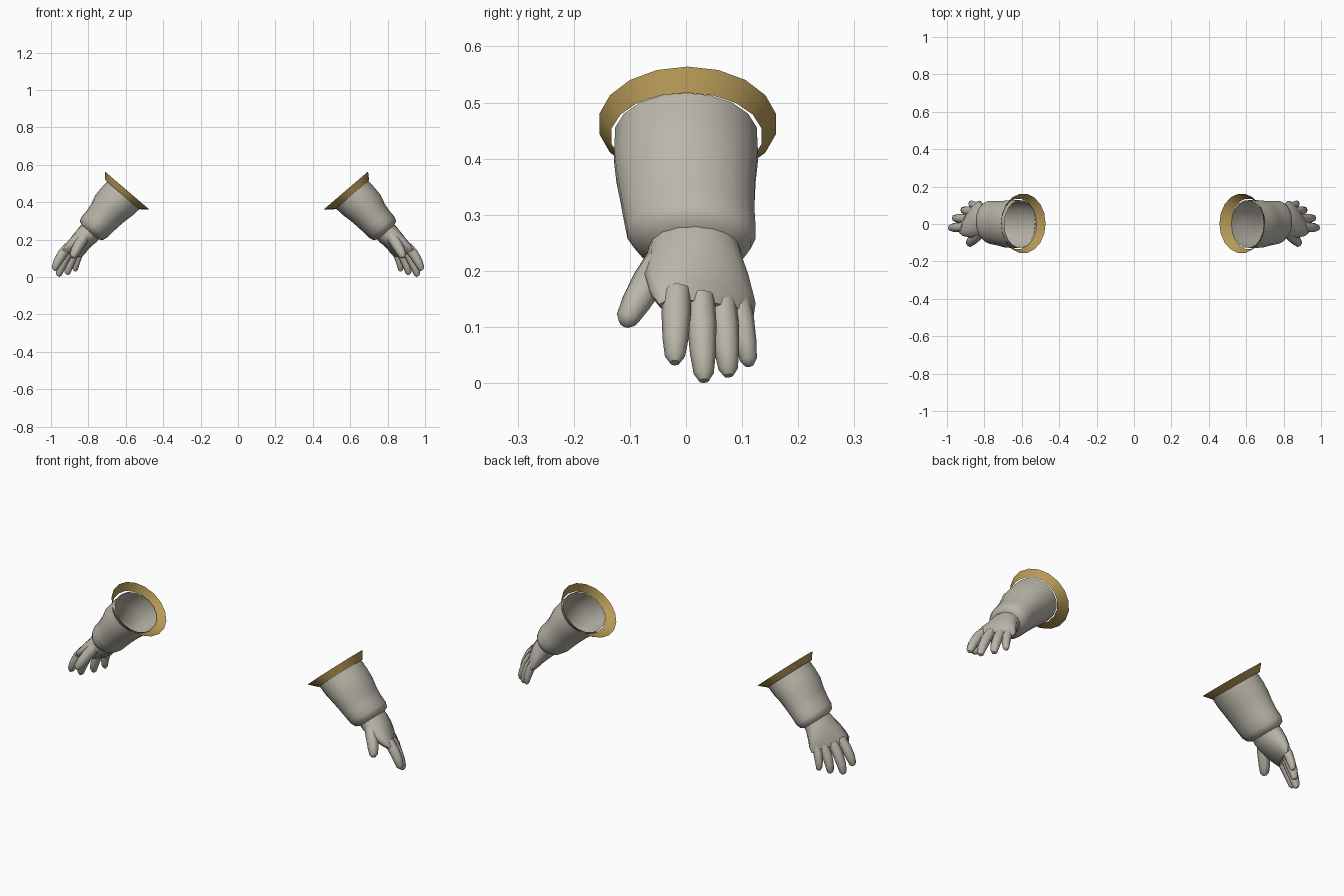
import bpy, bmesh, math
from mathutils import Vector

cube = bpy.data.objects.get("Cube")
if cube:
    bpy.data.objects.remove(cube)


def material(name, rgb):
    m = bpy.data.materials.new(name)
    m.use_nodes = True
    m.diffuse_color = (*rgb, 1)
    m.node_tree.nodes["Principled BSDF"].inputs["Base Color"].default_value = (*rgb, 1)
    return m


CLOTH = material("pale grey cloth", (0.49, 0.465, 0.40))
GOLD = material("muted gold", (0.47, 0.32, 0.095))

ACROSS = Vector((0.76, 0, 0.65))     # thickness direction of the forearm
SIDE = Vector((0, 1, 0))


def loft(name, rings, sides, mat, mirror, cap_start=False, cap_end=False, angle=40):
    """Skin a row of elliptical rings: (centre, half axis, other half axis)."""
    bm = bmesh.new()
    rows = []
    for centre, a, b in rings:
        row = []
        for i in range(sides):
            t = math.tau * i / sides
            p = Vector(centre) + a * math.cos(t) + b * math.sin(t)
            row.append(bm.verts.new((p.x * mirror, p.y, p.z)))
        rows.append(row)
    for lo, hi in zip(rows, rows[1:]):
        for i in range(sides):
            j = (i + 1) % sides
            bm.faces.new((lo[i], lo[j], hi[j], hi[i]))
    if cap_start:
        bm.faces.new(rows[0])
    if cap_end:
        bm.faces.new(rows[-1])
    bmesh.ops.recalc_face_normals(bm, faces=bm.faces)
    mesh = bpy.data.meshes.new(name)
    bm.to_mesh(mesh)
    bm.free()
    mesh.materials.append(mat)
    obj = bpy.data.objects.new(name, mesh)
    bpy.context.collection.objects.link(obj)
    bpy.ops.object.select_all(action="DESELECT")
    obj.select_set(True)
    bpy.context.view_layer.objects.active = obj
    bpy.ops.object.shade_smooth_by_angle(angle=math.radians(angle))
    return obj


def finger(name, base, tip, radius, mirror, arch):
    """Slightly arched, blunt-tipped finger."""
    base, tip = Vector(base), Vector(tip)
    along = (tip - base).normalized()
    side = (SIDE - along * SIDE.dot(along)).normalized()
    up = side.cross(along)
    if up.x < 0:
        up = -up
    rings = []
    for t, scale in ((0, 1), (0.35, 1.05), (0.7, 0.92), (0.92, 0.72), (1, 0.36)):
        c = base.lerp(tip, t) + up * arch * math.sin(math.pi * t)
        rings.append((c, side * radius * scale, up * radius * scale))
    loft(name, rings, 8, CLOTH, mirror, True, True, 50)


for label, s, shift in (("left", 1, 0.0), ("right", -1, 0.016)):
    # Flared cuff band, open at both ends
    loft(label + "_cuff_band", [
        ((0.576 + shift, 0.003, 0.462), ACROSS * 0.157, SIDE * 0.160),
        ((0.611 + shift / 2, 0.001, 0.440), ACROSS * 0.119, SIDE * 0.136)],
        18, GOLD, s)

    # Sleeve: x, y, z, thickness, half width; bulges then tucks in at the wrist
    sleeve = [(0.607, 0, 0.443, 0.114, 0.128), (0.645, 0, 0.405, 0.112, 0.130),
              (0.682, 0, 0.370, 0.106, 0.126), (0.712, 0.003, 0.330, 0.095, 0.121),
              (0.740, 0.006, 0.297, 0.090, 0.118), (0.768, 0.010, 0.267, 0.088, 0.116),
              (0.785, 0.013, 0.249, 0.080, 0.104), (0.792, 0.015, 0.240, 0.058, 0.080)]
    loft(label + "_sleeve", [((x, y, z), ACROSS * t, SIDE * w)
                             for x, y, z, t, w in sleeve], 18, CLOTH, s, angle=50)

    # Hand: flattens and rolls so the little finger side sits inward
    hand = [(0.775, 0.015, 0.257, 0.058, 0.078, 0), (0.805, 0.015, 0.225, 0.062, 0.085, 0.1),
            (0.840, 0.020, 0.188, 0.052, 0.094, 0.3), (0.868, 0.030, 0.153, 0.040, 0.094, 0.5),
            (0.884, 0.036, 0.128, 0.026, 0.084, 0.6)]
    rings = []
    for x, y, z, t, w, roll in hand:
        wide = Vector((-roll, 1, -roll * 0.25))
        rings.append(((x, y, z), (ACROSS + SIDE * roll * 0.7).normalized() * t, wide * w))
    loft(label + "_hand", rings, 16, CLOTH, s, True, True, 60)

    # Fingers and thumb
    for name, base, tip, r in (
            ("index_finger", (0.905, -0.016, 0.165), (0.984, -0.020, 0.036), 0.025),
            ("middle_finger", (0.890, 0.026, 0.155), (0.962, 0.032, 0.004), 0.025),
            ("ring_finger", (0.860, 0.065, 0.150), (0.915, 0.076, 0.013), 0.024),
            ("little_finger", (0.835, 0.092, 0.155), (0.872, 0.113, 0.031), 0.021)):
        finger(f"{label}_{name}", base, tip, r, s, 0.008)
    finger(label + "_thumb", (0.815, -0.040, 0.225), (0.885, -0.110, 0.105), 0.029, s, 0.004)
